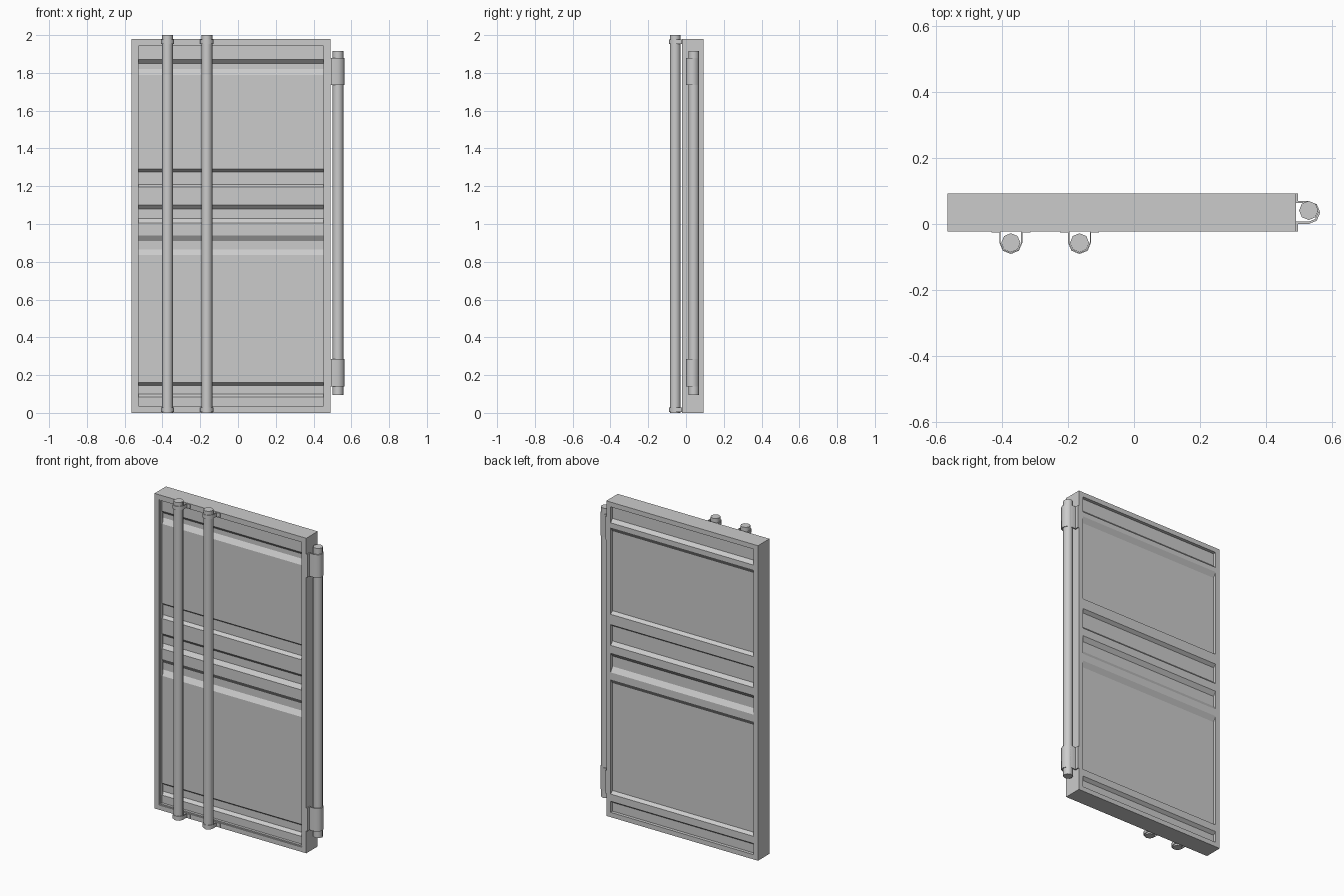
import bpy, bmesh, math

if "Cube" in bpy.data.objects:
    bpy.data.objects.remove(bpy.data.objects["Cube"])

X0, X1 = -0.565, 0.49      # door leaf width
YF, YB = -0.022, 0.092     # front and back of the frame
H, M = 1.98, 0.03          # height, frame bar width


def finish(name, bm, smooth=False):
    bmesh.ops.recalc_face_normals(bm, faces=bm.faces)
    me = bpy.data.meshes.new(name)
    bm.to_mesh(me)
    bm.free()
    ob = bpy.data.objects.new(name, me)
    bpy.context.collection.objects.link(ob)
    if smooth:
        bpy.ops.object.select_all(action='DESELECT')
        ob.select_set(True)
        bpy.context.view_layer.objects.active = ob
        bpy.ops.object.shade_smooth_by_angle(angle=math.radians(60))
    return ob


def extrude(name, pts, vec, smooth=False):
    """Closed prism: planar outline pushed along vec."""
    bm = bmesh.new()
    f = bm.faces.new([bm.verts.new(p) for p in pts])
    r = bmesh.ops.extrude_face_region(bm, geom=[f])
    bmesh.ops.translate(bm, vec=vec, verts=[g for g in r["geom"] if isinstance(g, bmesh.types.BMVert)])
    return finish(name, bm, smooth)


def ring(name, x0, x1, z0, z1, w, y0, y1):
    """Rectangular frame with mitred corners."""
    bm = bmesh.new()
    loops = []
    for d, y in ((0, y0), (w, y0), (w, y1), (0, y1)):
        loops.append([bm.verts.new((x, y, z)) for x, z in
                      ((x0 + d, z0 + d), (x1 - d, z0 + d), (x1 - d, z1 - d), (x0 + d, z1 - d))])
    for i in range(4):
        a, b = loops[i], loops[(i + 1) % 4]
        for j in range(4):
            k = (j + 1) % 4
            bm.faces.new((a[j], a[k], b[k], b[j]))
    return finish(name, bm)


def rod(name, x, y, z0, z1, r):
    """Eight-sided smooth bar."""
    pts = [(x + r * math.cos(i * math.pi / 4), y + r * math.sin(i * math.pi / 4), z0) for i in range(8)]
    return extrude(name, pts, (0, 0, z1 - z0), True)


def saddle(name, place, half, c, r, t, z0, z1):
    """U-shaped strap with two flanges; place maps (along, outward) to x, y."""
    def arc(rad):
        return [(-rad * math.cos(i * math.pi / 4), c + rad * math.sin(i * math.pi / 4)) for i in range(5)]
    outer = [(-half, t), (-r, t), *arc(r), (r, t), (half, t)]
    inner = [(half, 0), (r - t, 0), *reversed(arc(r - t)), (t - r, 0), (-half, 0)]
    pts = [(*place(u, v), z0) for u, v in outer + inner]
    return extrude(name, pts, (0, 0, z1 - z0), True)


# outer frame and thin seal lip inside its front edge
ring("door_frame", X0, X1, 0, H, M, YF, YB)
ring("door_seal", X0 + M, X1 - M, M, H - M, 0.007, YF + 0.006, YF + 0.03)

# corrugated panel: grooves at the front that bulge to the back
grooves = [(0.085, 0.10, 0.145, 0.16), (0.835, 0.865, 0.91, 0.94), (1.005, 1.03, 1.08, 1.10),
           (1.195, 1.21, 1.275, 1.29), (1.79, 1.82, 1.85, 1.87)]
base, deep, thick = 0.0, 0.02, 0.072
prof = [(base, M)]
for a, b, c, d in grooves:
    prof += [(base, a), (deep, b), (deep, c), (base, d)]
prof.append((base, H - M))
outline = prof + [(y + thick, z) for y, z in reversed(prof)]
extrude("corrugated_panel", [(X0 + M, y, z) for y, z in outline], (X1 - X0 - 2 * M, 0, 0))

# locking bars with guides at both ends
for n, x in enumerate((-0.373, -0.165), 1):
    rod(f"locking_bar_{n}", x, -0.057, 0, 2.0, 0.029)
    for end, z in (("bottom", 0.005), ("top", 1.953)):
        saddle(f"bar_guide_{n}_{end}", lambda u, v, x=x: (x + u, YF - v),
               0.059, 0.034, 0.035, 0.004, z, z + 0.024)

# hinge pin and its straps on the right edge
rod("hinge_pin", 0.529, 0.041, 0.095, 1.915, 0.029)
for end, z in (("bottom", 0.14), ("top", 1.735)):
    saddle(f"hinge_strap_{end}", lambda u, v: (X1 + v, 0.035 + u),
           0.057, 0.039, 0.035, 0.007, z, z + 0.145)
